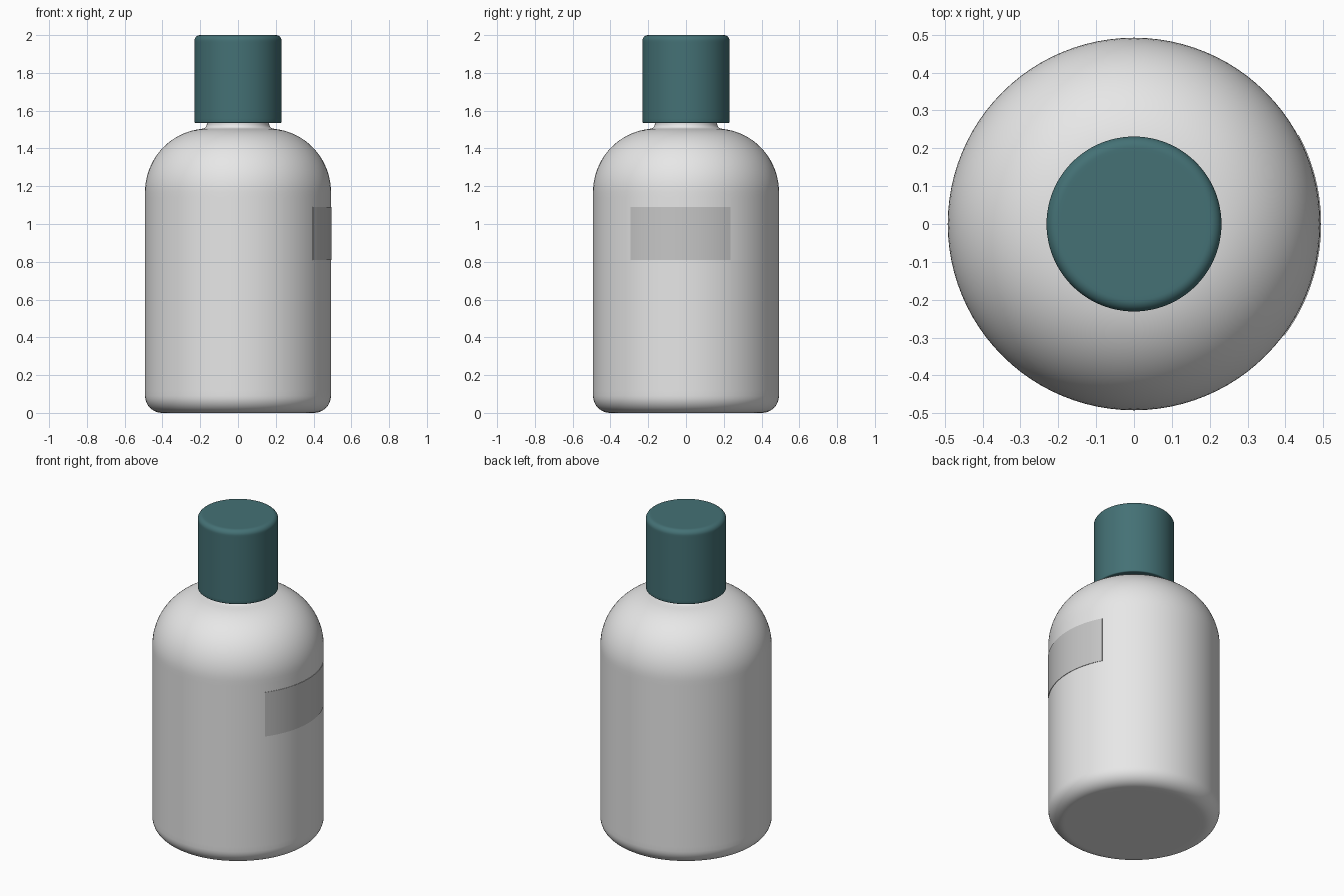
import bpy, bmesh
from math import sin, cos, pi, radians, asin

SEGMENTS = 96

cube = bpy.data.objects.get("Cube")
if cube:
    bpy.data.objects.remove(cube, do_unlink=True)


def material(name, rgb):
    mat = bpy.data.materials.new(name)
    mat.use_nodes = True
    color = (*rgb, 1.0)
    mat.diffuse_color = color
    bsdf = mat.node_tree.nodes["Principled BSDF"]
    bsdf.inputs["Base Color"].default_value = color
    bsdf.inputs["Roughness"].default_value = 0.5
    return mat


def arc(center_r, center_z, radius_r, radius_z, start, end, steps):
    """Profile points (radius, height) along an elliptical arc, in degrees."""
    points = []
    for i in range(steps + 1):
        a = radians(start + (end - start) * i / steps)
        points.append((center_r + radius_r * cos(a), center_z + radius_z * sin(a)))
    return points


def finish(name, bm, mat):
    bmesh.ops.recalc_face_normals(bm, faces=bm.faces)
    mesh = bpy.data.meshes.new(name)
    bm.to_mesh(mesh)
    bm.free()
    mesh.materials.append(mat)
    obj = bpy.data.objects.new(name, mesh)
    bpy.context.collection.objects.link(obj)
    bpy.ops.object.select_all(action="DESELECT")
    obj.select_set(True)
    bpy.context.view_layer.objects.active = obj
    bpy.ops.object.shade_smooth_by_angle(angle=radians(35))
    return obj


def lathe(name, profile, mat):
    """Revolve a profile around z and close both ends."""
    bm = bmesh.new()
    rings = []
    for r, z in profile:
        rings.append([bm.verts.new((r * cos(2 * pi * i / SEGMENTS),
                                    r * sin(2 * pi * i / SEGMENTS), z))
                      for i in range(SEGMENTS)])
    for low, high in zip(rings, rings[1:]):
        for i in range(SEGMENTS):
            j = (i + 1) % SEGMENTS
            bm.faces.new((low[i], low[j], high[j], high[i]))
    bm.faces.new(rings[0])
    bm.faces.new(rings[-1])
    return finish(name, bm, mat)


white = material("off white plastic", (0.80, 0.80, 0.80))
teal = material("dark teal plastic", (0.058, 0.165, 0.178))
grey = material("grey label", (0.57, 0.57, 0.57))

# Bottle: rounded base, straight wall, domed shoulder, filleted neck
body_r = 0.492
bottle = [(0.38, 0.0)]
bottle += arc(body_r - 0.09, 0.09, 0.09, 0.09, -90, 0, 10)
bottle += [(body_r, 0.12), (body_r, 1.14)]
bottle += arc(0.16, 1.17, body_r - 0.16, 0.335, 0, 84, 20)
bottle += arc(0.19, 1.53, 0.025, 0.025, 260, 180, 6)
bottle += [(0.165, 1.60)]
lathe("bottle", bottle, white)

# Cap: plain cylinder with softened rims
cap_r = 0.231
cap = [(0.15, 1.535), (cap_r - 0.01, 1.535)]
cap += arc(cap_r - 0.006, 1.541, 0.006, 0.006, -90, 0, 3)
cap += [(cap_r, 1.56), (cap_r, 1.96)]
cap += arc(cap_r - 0.03, 1.97, 0.03, 0.03, 0, 90, 8)
cap += [(cap_r - 0.04, 2.0)]
lathe("cap", cap, teal)

# Label: thin curved plate on the left side of the bottle
label_r = 0.4945
start, end = asin(-0.295 / label_r), asin(0.235 / label_r)
steps = 24
bm = bmesh.new()
columns = []
for i in range(steps + 1):
    a = start + (end - start) * i / steps
    columns.append([bm.verts.new((r * cos(a), r * sin(a), z))
                    for r, z in ((label_r, 0.81), (label_r, 1.09),
                                 (label_r - 0.004, 1.09), (label_r - 0.004, 0.81))])
for left, right in zip(columns, columns[1:]):
    for k in range(4):
        n = (k + 1) % 4
        bm.faces.new((left[k], right[k], right[n], left[n]))
bm.faces.new(columns[0])
bm.faces.new(columns[-1])
finish("label", bm, grey)
